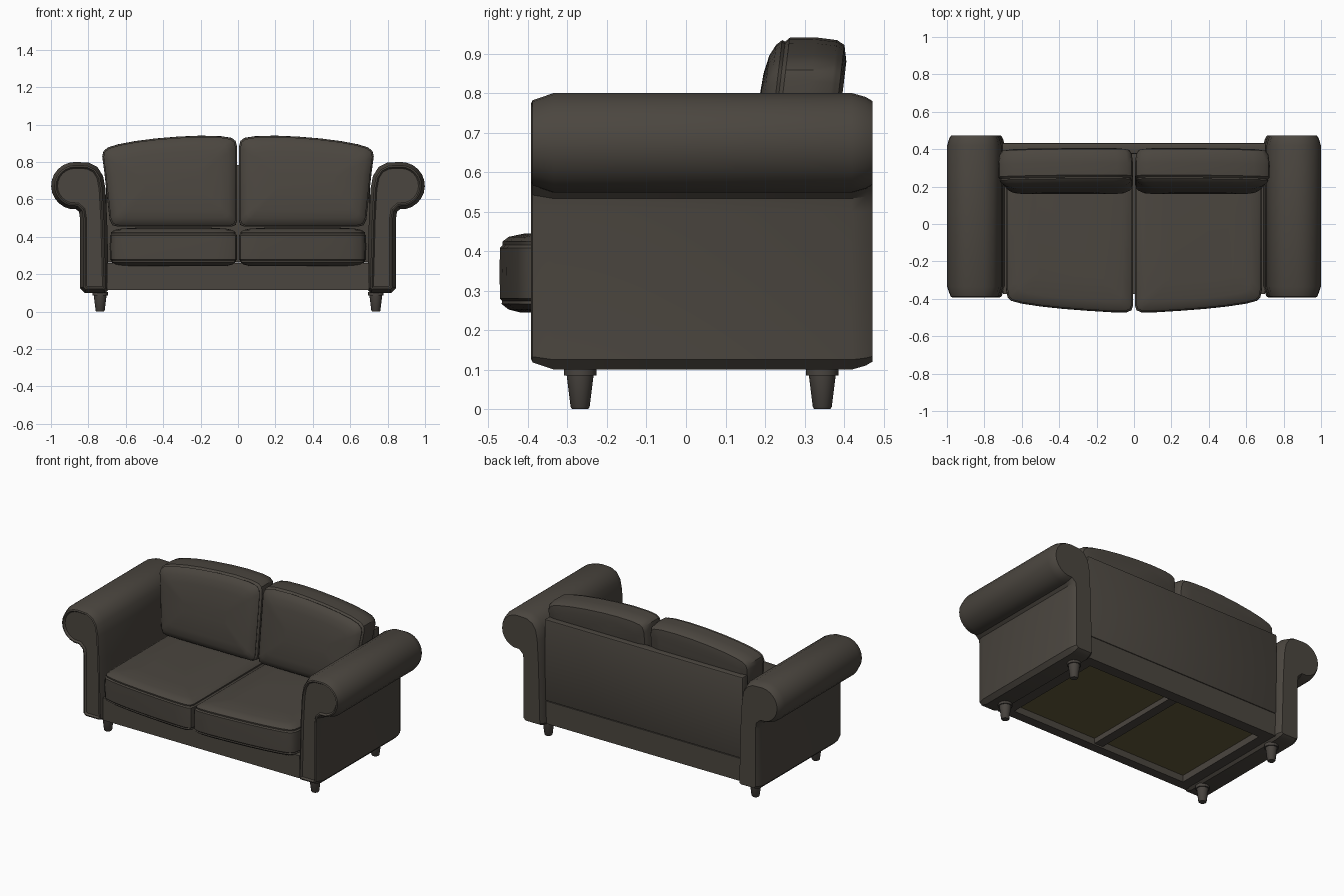
import bpy, bmesh, math

if "Cube" in bpy.data.objects:
    bpy.data.objects.remove(bpy.data.objects["Cube"])

def material(name, rgb):
    m = bpy.data.materials.new(name)
    m.diffuse_color = (*rgb, 1)
    m.use_nodes = True
    m.node_tree.nodes["Principled BSDF"].inputs["Base Color"].default_value = m.diffuse_color
    return m

FABRIC = material("dark brown fabric", (0.070, 0.061, 0.050))
LEG = material("dark leg", (0.066, 0.058, 0.050))
LINING = material("olive lining", (0.125, 0.105, 0.045))

def finish(name, bm, mat, mirror=False, angle=35):
    bmesh.ops.recalc_face_normals(bm, faces=bm.faces[:])
    me = bpy.data.meshes.new(name)
    bm.to_mesh(me)
    bm.free()
    me.materials.append(mat)
    ob = bpy.data.objects.new(name, me)
    bpy.context.collection.objects.link(ob)
    if mirror:
        mod = ob.modifiers.new("mirror", 'MIRROR')
        mod.use_mirror_merge = False
    bpy.ops.object.select_all(action='DESELECT')
    ob.select_set(True)
    bpy.context.view_layer.objects.active = ob
    bpy.ops.object.shade_smooth_by_angle(angle=math.radians(angle))
    return ob

def loft(rings):
    bm = bmesh.new()
    vs = [[bm.verts.new(p) for p in r] for r in rings]
    n = len(vs[0])
    for a, b in zip(vs, vs[1:]):
        for i in range(n):
            j = (i + 1) % n
            bm.faces.new((a[i], a[j], b[j], b[i]))
    bm.faces.new(vs[0])
    bm.faces.new(vs[-1])
    return bm

def offset(pts, d):
    """Inset a counter-clockwise outline by d along its mitred normals."""
    out = []
    n = len(pts)
    for i, (x, y) in enumerate(pts):
        ns = []
        for a, b in ((pts[i - 1], pts[i]), (pts[i], pts[(i + 1) % n])):
            dx, dy = b[0] - a[0], b[1] - a[1]
            l = math.hypot(dx, dy)
            ns.append((-dy / l, dx / l))
        mx, my = ns[0][0] + ns[1][0], ns[0][1] + ns[1][1]
        k = 2 * d / (mx * mx + my * my)
        out.append((x + mx * k, y + my * k))
    return out

def shrink(pts, d):
    """Inset a convex outline by scaling about its middle."""
    xs, ys = zip(*pts)
    cx, cy = (min(xs) + max(xs)) / 2, (min(ys) + max(ys)) / 2
    hx, hy = max(xs) - cx, max(ys) - cy
    return [(cx + (x - cx) * (1 - d / hx), cy + (y - cy) * (1 - d / hy)) for x, y in pts]

def box(name, x0, x1, y0, y1, z0, z1, mat=FABRIC, mirror=False, bevel=0.0):
    c = [(x0, y0), (x1, y0), (x1, y1), (x0, y1)]
    bm = loft([[(x, y, z) for x, y in c] for z in (z0, z1)])
    if bevel:
        bmesh.ops.bevel(bm, geom=bm.edges[:], offset=bevel, segments=2, affect='EDGES', profile=0.5)
    return finish(name, bm, mat, mirror)

# Rolled arms: scroll profile swept from front to back
profile = [(.69, .12), (.71, .10), (.82, .10), (.845, .125), (.845, .50), (.850, .533), (.866, .548)]
for i in range(12):
    a = math.radians(-78 + 168 * i / 11)
    profile.append((.871 + .128 * math.cos(a), .673 + .127 * math.sin(a)))
profile += [(.80, .797), (.752, .773), (.722, .727), (.709, .66), (.70, .50)]
arm_steps = [(-.380, .034), (-.385, .030), (-.392, .026), (-.388, .018), (-.335, 0),
             (.42, 0), (.455, .010), (.472, .020)]
finish("rolled_arm", loft([[(x, y, z) for x, z in offset(profile, d)] for y, d in arm_steps]),
       FABRIC, True)

# Seat cushions: plan outline with bowed front, layered upward
seat = [(.022, .34), (.006, .32), (.006, -.435), (.014, -.460), (.04, -.471), (.12, -.471), (.25, -.463),
        (.38, -.453), (.50, -.440), (.60, -.425), (.655, -.410), (.675, -.390), (.683, -.35),
        (.685, .32), (.67, .34)]
seat_steps = [(.245, .05), (.252, .022), (.266, .004), (.274, .006), (.280, 0), (.35, -.001), (.408, 0),
              (.415, .007), (.424, .006), (.436, .022), (.444, .06), (.450, .16)]
finish("seat_cushion", loft([[(x, y, z) for x, y in shrink(seat, d)] for z, d in seat_steps]),
       FABRIC, True)

# Back cushions: arched outline, layered front to back and leaning backwards
back = [(.035, .455), (.64, .455), (.67, .463), (.685, .49), (.70, .62), (.713, .74), (.725, .83),
        (.718, .858), (.695, .877), (.64, .894), (.55, .911), (.44, .925), (.32, .935), (.20, .940),
        (.09, .937), (.035, .928), (.014, .912), (.006, .88), (.006, .49), (.013, .465)]
back_steps = [(.143, .20), (.149, .09), (.158, .045), (.172, .018), (.186, .006), (.194, .010), (.204, 0),
              (.27, -.001), (.325, .006), (.333, .011), (.345, .018), (.355, .06)]
finish("back_cushion",
       loft([[(x, y + (z - .455) * .12, z) for x, z in shrink(back, d)] for y, d in back_steps]),
       FABRIC, True)

# Backrest panel and base rails
box("backrest_panel", -.705, .705, .375, .432, .262, .785, bevel=.008)
box("back_rail", -.70, .70, .36, .430, .115, .26)
box("front_rail", -.70, .70, -.375, -.315, .115, .26)
box("side_rail", .63, .70, -.315, .36, .115, .26, mirror=True)
box("centre_rail", -.03, .03, -.315, .36, .125, .20)

# Seat deck with the lining visible from below
box("seat_deck", -.69, .69, -.33, .37, .166, .255)
box("underside_lining", .03, .63, -.315, .36, .158, .165, LINING, mirror=True)

# Tapered round legs with a collar
leg = [(0, .020), (.005, .024), (.085, .034), (.085, .041), (.105, .041)]
for name, y in (("front_leg", -.268), ("rear_leg", .345)):
    rings = [[(.737 + r * math.cos(k * math.pi / 8), y + r * math.sin(k * math.pi / 8), z)
              for k in range(16)] for z, r in leg]
    finish(name, loft(rings), LEG, True)
